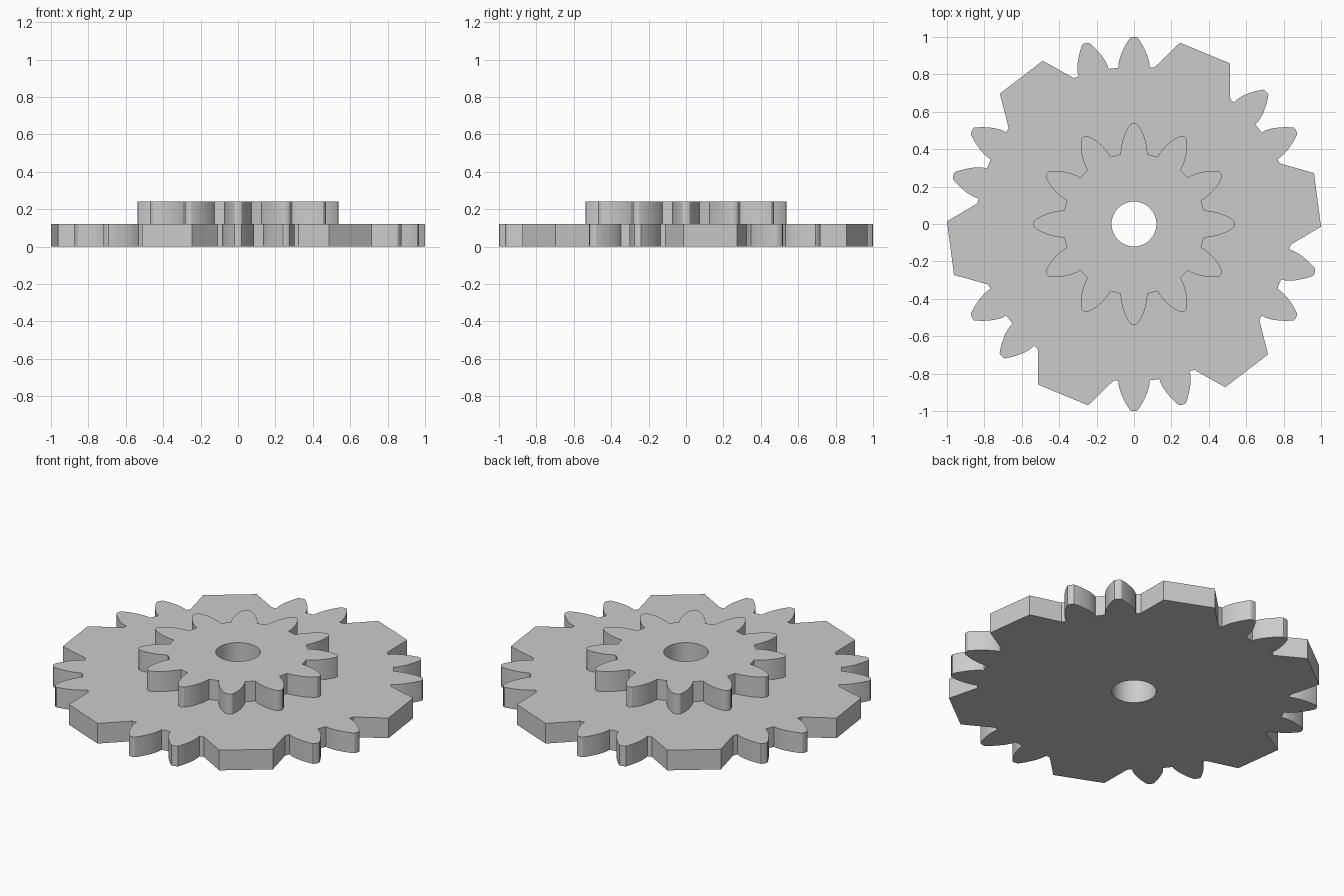
import bpy
import bmesh
from math import sin, cos, radians

cube = bpy.data.objects.get("Cube")
if cube:
    bpy.data.objects.remove(cube, do_unlink=True)

grey = bpy.data.materials.new("plain_grey")
grey.use_nodes = True
grey.diffuse_color = (0.6, 0.6, 0.6, 1)
grey.node_tree.nodes["Principled BSDF"].inputs["Base Color"].default_value = grey.diffuse_color

BORE = 0.12
THICKNESS = 0.12


def polar(radius, degrees):
    return radius * cos(radians(degrees)), radius * sin(radians(degrees))


def tooth(centre, flank):
    """Outline of one tooth: flank is (radius, half angle) from root to tip."""
    rising = [polar(r, centre - a) for r, a in flank]
    falling = [polar(r, centre + a) for r, a in reversed(flank)]
    return rising + falling


def plate(name, outline, base):
    """Extrude an outline with a round bore into a flat plate."""
    bore = [polar(BORE, i * 360 / 64) for i in range(64)]
    bm = bmesh.new()
    for loop in (outline, bore):
        verts = [bm.verts.new((x, y, base)) for x, y in loop]
        for a, b in zip(verts, verts[1:] + verts[:1]):
            bm.edges.new((a, b))
    bmesh.ops.triangle_fill(bm, edges=bm.edges[:], use_beauty=True, normal=(0, 0, 1))
    grown = bmesh.ops.extrude_face_region(bm, geom=bm.faces[:], use_keep_orig=True)
    top = [g for g in grown["geom"] if isinstance(g, bmesh.types.BMVert)]
    bmesh.ops.translate(bm, verts=top, vec=(0, 0, THICKNESS))
    bmesh.ops.recalc_face_normals(bm, faces=bm.faces[:])
    mesh = bpy.data.meshes.new(name)
    bm.to_mesh(mesh)
    bm.free()
    mesh.materials.append(grey)
    obj = bpy.data.objects.new(name, mesh)
    bpy.context.collection.objects.link(obj)
    bpy.ops.object.select_all(action="DESELECT")
    obj.select_set(True)
    bpy.context.view_layer.objects.active = obj
    bpy.ops.object.shade_smooth_by_angle(angle=radians(25))


# Large wheel: six repeats of one wide straight-sided tooth and two curved ones
large_flank = [(0.84, 5.65), (0.86, 5.5), (0.885, 5.0), (0.91, 4.35),
               (0.935, 3.5), (0.96, 2.65), (0.985, 1.65), (0.997, 1.1), (1.0, 0.6)]
large_outline = []
for turn in range(0, 360, 60):
    large_outline += [polar(0.845, turn - 7.5), polar(1.0, turn - 0.8),
                      polar(1.0, turn + 15.8), polar(0.845, turn + 22.5)]
    large_outline += tooth(turn + 30, large_flank) + tooth(turn + 45, large_flank)
plate("large_gear", large_outline, 0)

# Small wheel: twelve equal teeth
small_flank = [(0.38, 10.8), (0.4, 10.2), (0.425, 9.1), (0.45, 7.8),
               (0.475, 6.4), (0.5, 4.7), (0.522, 3.0), (0.534, 1.9), (0.538, 0.8)]
small_outline = []
for turn in range(0, 360, 30):
    small_outline += tooth(turn, small_flank)
plate("small_gear", small_outline, THICKNESS)
